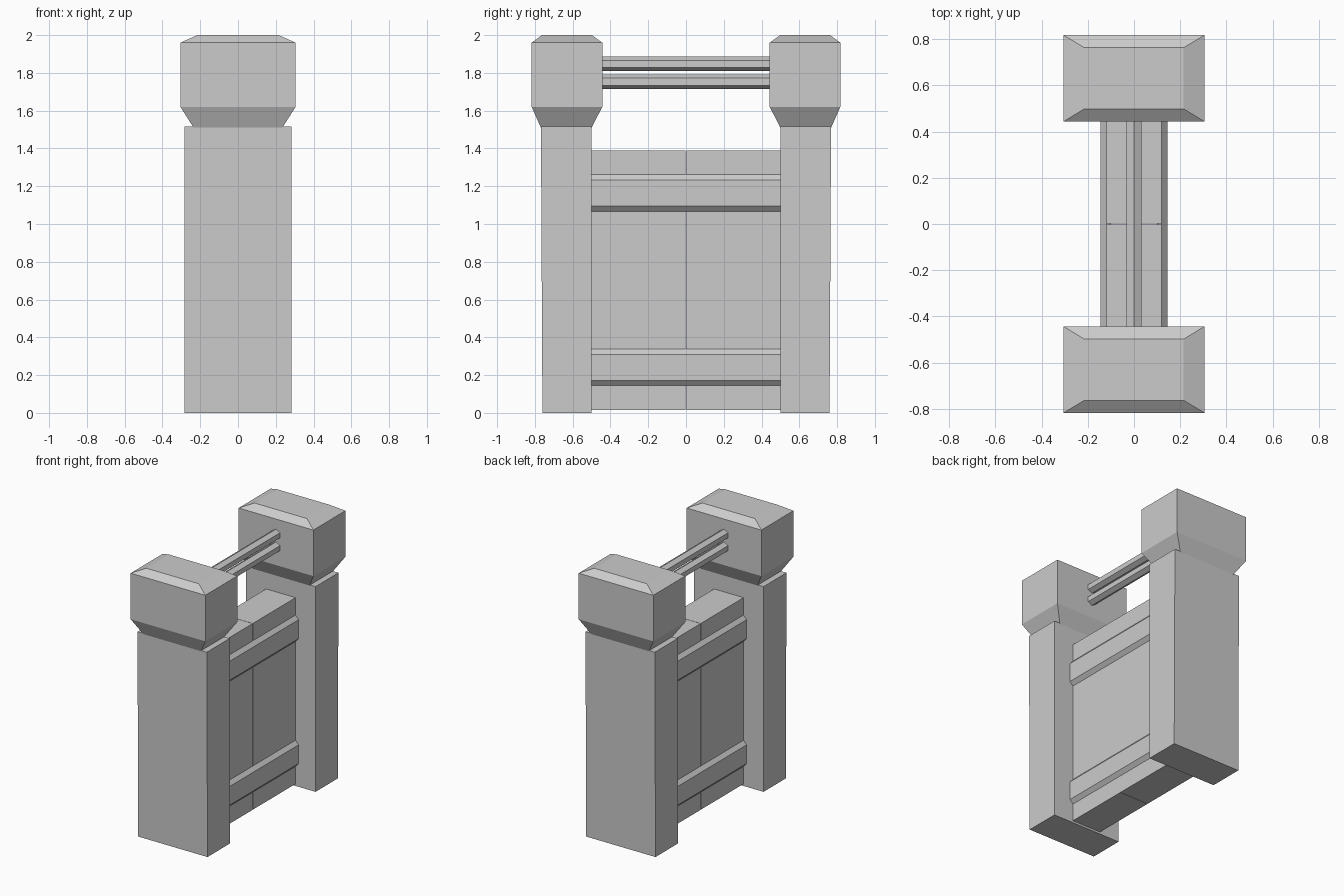
import bpy
import bmesh
import math

cube = bpy.data.objects.get("Cube")
if cube:
    bpy.data.objects.remove(cube, do_unlink=True)

GREY = (0.6, 0.6, 0.6, 1.0)
stone = bpy.data.materials.new("light_grey")
stone.diffuse_color = GREY
stone.use_nodes = True
stone.node_tree.nodes["Principled BSDF"].inputs["Base Color"].default_value = GREY


def finish(name, bm):
    bmesh.ops.recalc_face_normals(bm, faces=bm.faces)
    mesh = bpy.data.meshes.new(name)
    bm.to_mesh(mesh)
    bm.free()
    mesh.materials.append(stone)
    obj = bpy.data.objects.new(name, mesh)
    bpy.context.collection.objects.link(obj)
    return obj


def loft(name, rings):
    """Skin a closed solid through matching rings of points."""
    bm = bmesh.new()
    loops = [[bm.verts.new(p) for p in ring] for ring in rings]
    n = len(loops[0])
    for a, b in zip(loops, loops[1:]):
        for i in range(n):
            j = (i + 1) % n
            bm.faces.new((a[i], a[j], b[j], b[i]))
    bm.faces.new(loops[0][::-1])
    bm.faces.new(loops[-1])
    return finish(name, bm)


def stack(name, levels, side):
    """Stacked rectangles: half width, inner y, outer y, height."""
    return loft(name, [[(-w, side * y0, z), (w, side * y0, z),
                        (w, side * y1, z), (-w, side * y1, z)]
                       for w, y0, y1, z in levels])


def extrude_y(name, profile, y0, y1):
    """Extrude an x-z profile along y."""
    return loft(name, [[(x, y, z) for x, z in profile] for y in (y0, y1)])


# Posts, flared caps and door leaves, one of each at both ends
for side, end in ((-1, "front"), (1, "back")):
    stack(end + "_post", [(0.283, 0.50, 0.76, 0.0),
                          (0.283, 0.50, 0.768, 1.515)], side)
    stack(end + "_cap", [(0.235, 0.50, 0.768, 1.51),
                         (0.305, 0.443, 0.817, 1.62),
                         (0.305, 0.443, 0.817, 1.96),
                         (0.215, 0.498, 0.763, 2.0)], side)
    stack(end + "_door_leaf", [(0.12, 0.0015, 0.51, 0.015),
                               (0.12, 0.0015, 0.51, 1.39)], side)

# Chamfered battens across both faces of the door
for side, hand in ((-1, "right"), (1, "left")):
    for level, z0, z1 in (("lower", 0.142, 0.34), ("upper", 1.064, 1.264)):
        extrude_y(f"{hand}_{level}_batten",
                  [(side * 0.10, z0), (side * 0.118, z0),
                   (side * 0.145, z0 + 0.03), (side * 0.145, z1 - 0.03),
                   (side * 0.118, z1), (side * 0.10, z1)], -0.51, 0.51)

# Hexagonal rods joining the caps
R = 0.0375
for level, zc in (("lower", 1.753), ("upper", 1.848)):
    hexagon = [(R * math.sin(math.radians(60 * i)),
                zc + R * math.cos(math.radians(60 * i))) for i in range(6)]
    extrude_y(level + "_rod", hexagon, -0.46, 0.46)
